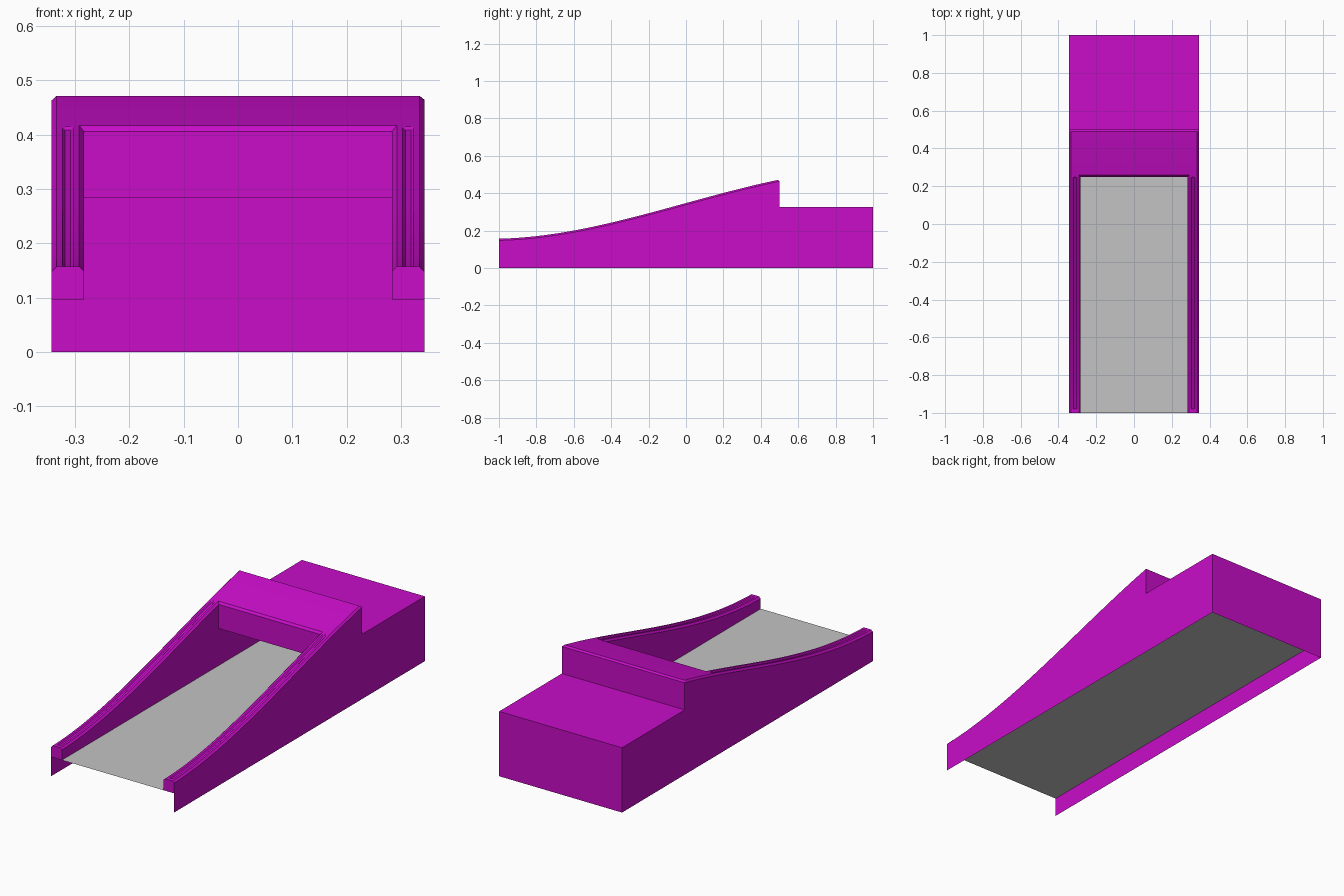
import bpy, bmesh, math

if "Cube" in bpy.data.objects:
    bpy.data.objects.remove(bpy.data.objects["Cube"], do_unlink=True)

W, INNER = 0.343, 0.283          # half widths: outer skin, lane opening
FLOOR, DECK, CEILING = 0.097, 0.327, 0.284
BEV = 0.009
FRONT, LIP, STEP, BACK = -1.0, 0.25, 0.5, 1.0


def material(name, color):
    m = bpy.data.materials.new(name)
    m.use_nodes = True
    m.diffuse_color = color
    m.node_tree.nodes["Principled BSDF"].inputs["Base Color"].default_value = color
    return m


purple = material("purple", (0.58, 0.004, 0.58, 1))
grey = material("grey", (0.55, 0.55, 0.55, 1))


def crest(y):
    """Height of the rising side rail at depth y."""
    t = (y - FRONT) / (STEP - FRONT)
    return (0.157 * (2*t**3 - 3*t**2 + 1) + 0.03 * (t**3 - 2*t**2 + t)
            + 0.473 * (3*t**2 - 2*t**3) + 0.31 * (t**3 - t**2))


def build(name, rows, mat, caps=(), mirror=False):
    """Skin a list of equal-length point rows with quads, plus extra cap faces."""
    bm = bmesh.new()
    grid = [[bm.verts.new(p) for p in row] for row in rows]
    for a, b in zip(grid, grid[1:]):
        for i in range(len(a) - 1):
            bm.faces.new((a[i], a[i + 1], b[i + 1], b[i]))
    for cap in caps:
        bm.faces.new([bm.verts.new(p) for p in cap])
    bmesh.ops.remove_doubles(bm, verts=bm.verts, dist=1e-5)
    if len(bm.faces) > 1:
        bmesh.ops.recalc_face_normals(bm, faces=bm.faces)
    me = bpy.data.meshes.new(name)
    bm.to_mesh(me)
    bm.free()
    me.materials.append(mat)
    ob = bpy.data.objects.new(name, me)
    bpy.context.collection.objects.link(ob)
    if mirror:
        ob.modifiers.new("mirror", "MIRROR").use_axis[0] = True
    bpy.ops.object.select_all(action="DESELECT")
    ob.select_set(True)
    bpy.context.view_layer.objects.active = ob
    bpy.ops.object.shade_smooth_by_angle(angle=math.radians(25))
    return ob


# Side rails: chamfered curbs with a shallow groove along the top
def rail_row(y, groove):
    c = crest(y)
    g = c - groove
    profile = [(W, 0), (W, FLOOR), (W, c - BEV), (W - BEV, c), (0.323, c), (0.318, g),
               (0.308, g), (0.303, c), (INNER + BEV, c), (INNER, c - BEV), (INNER, FLOOR)]
    return [(x, y, z) for x, z in profile]


N = 40
start, end = FRONT + 0.02, LIP - 0.005
rows = [rail_row(FRONT, 0), rail_row(start, 0)]
rows += [rail_row(start + 0.004 + (end - start - 0.004) * i / N, 0.005) for i in range(N + 1)]
rows += [rail_row(LIP, 0), rail_row(LIP + BEV, 0)]
build("side_rails", rows, purple, caps=[rows[0][1:]], mirror=True)


# Raised bridge: sloping top, bevelled edges, drop to the rear deck
def bridge_row(y, drop=0.0):
    c = crest(y) - drop
    side = min(c, crest(y) - BEV)
    half = [(W, 0), (W, side), (W - BEV, c)]
    return [(-x, y, z) for x, z in half] + [(x, y, z) for x, z in reversed(half)]


y0, y1 = LIP + BEV, STEP - BEV
rows = [bridge_row(y0 + (y1 - y0) * i / 8) for i in range(9)] + [bridge_row(STEP, BEV)]
top = rows[-1][1][2]
build("bridge", rows, purple,
      caps=[[(-W, STEP, DECK), (W, STEP, DECK), (W, STEP, top), (-W, STEP, top)]])

# Bridge front: chamfered lip above a vertical face and the tunnel ceiling
lip = [(INNER + BEV, y0, crest(y0)), (INNER, LIP, crest(LIP) - BEV),
       (INNER, LIP, CEILING), (INNER, BACK, CEILING)]
build("bridge_front", [lip, [(-x, y, z) for x, y, z in lip]], purple)

# Inner tunnel walls beneath the bridge and deck
build("tunnel_walls", [[(INNER, LIP, FLOOR), (INNER, LIP, crest(LIP) - BEV)],
                       [(INNER, STEP, FLOOR), (INNER, STEP, CEILING)],
                       [(INNER, BACK, FLOOR), (INNER, BACK, CEILING)]], purple, mirror=True)

# Rear deck: flat top, sides and back panel, open underneath
ring = [(-W, 0), (-W, DECK), (W, DECK), (W, 0)]
rows = [[(x, y, z) for x, z in ring] for y in (STEP, BACK)]
build("rear_deck", rows, purple, caps=[rows[1]])

# Lane floor
build("lane_floor", [[(-W, FRONT, FLOOR), (W, FRONT, FLOOR)],
                     [(-W, BACK, FLOOR), (W, BACK, FLOOR)]], grey)
